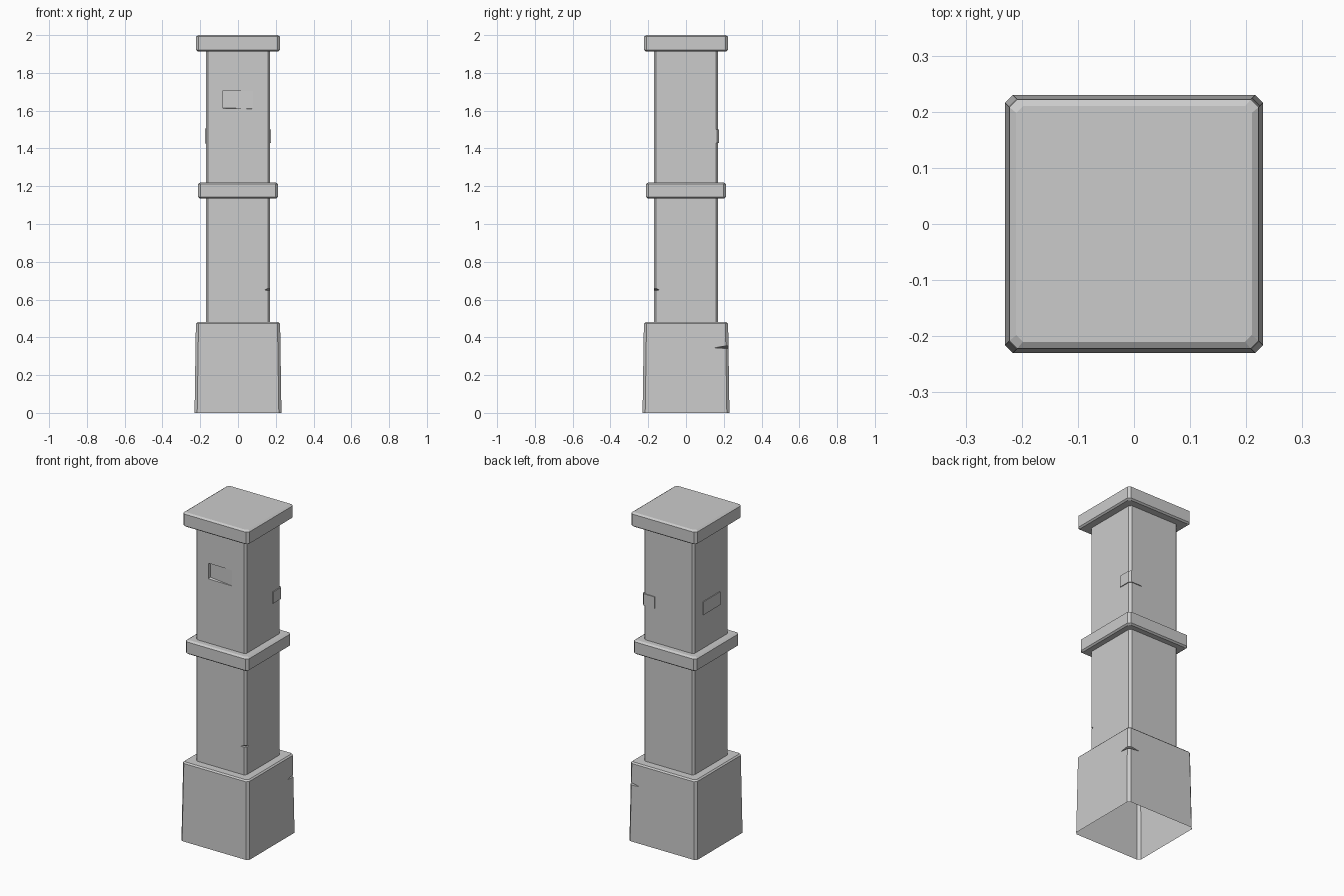
import bpy, bmesh, math
from mathutils import Matrix, Vector

cube = bpy.data.objects.get("Cube")
if cube:
    bpy.data.objects.remove(cube)

STONE = (0.6, 0.6, 0.6, 1)
stone = bpy.data.materials.new("grey_stone")
stone.use_nodes = True
stone.diffuse_color = STONE
stone.node_tree.nodes["Principled BSDF"].inputs["Base Color"].default_value = STONE


def finish(name, bm):
    bmesh.ops.recalc_face_normals(bm, faces=bm.faces)
    mesh = bpy.data.meshes.new(name)
    bm.to_mesh(mesh)
    bm.free()
    mesh.materials.append(stone)
    obj = bpy.data.objects.new(name, mesh)
    bpy.context.collection.objects.link(obj)
    return obj


def block(name, rings):
    """Loft square rings with clipped corners: (height, half width, clip)."""
    bm = bmesh.new()
    loops = []
    for z, h, c in rings:
        i = h - c
        outline = [(h, -i), (h, i), (i, h), (-i, h), (-h, i), (-h, -i), (-i, -h), (i, -h)]
        loops.append([bm.verts.new((x, y, z)) for x, y in outline])
    for low, high in zip(loops, loops[1:]):
        for k in range(8):
            n = (k + 1) % 8
            bm.faces.new((low[k], low[n], high[n], high[k]))
    bm.faces.new(loops[0])
    bm.faces.new(loops[-1])
    return finish(name, bm)


def prism(name, outline, direction, matrix=Matrix()):
    bm = bmesh.new()
    face = bm.faces.new([bm.verts.new(p) for p in outline])
    out = bmesh.ops.extrude_face_region(bm, geom=[face])["geom"]
    bmesh.ops.translate(bm, vec=Vector(direction),
                        verts=[v for v in out if isinstance(v, bmesh.types.BMVert)])
    bm.transform(matrix)
    return finish(name, bm)


def cut(obj, cutter):
    mod = obj.modifiers.new("chip", 'BOOLEAN')
    mod.operation = 'DIFFERENCE'
    mod.solver = 'EXACT'
    mod.object = cutter
    bpy.context.view_layer.update()
    result = bpy.data.meshes.new_from_object(
        obj.evaluated_get(bpy.context.evaluated_depsgraph_get()))
    obj.modifiers.clear()
    obj.data = result
    bpy.data.objects.remove(cutter)


def corner_chip(obj, corner, angle, depth, z, low, high):
    """Cut a horizontal wedge into a vertical corner."""
    outline = [(-depth, -0.2, z), (0.05, -0.2, z + low), (0.05, -0.2, z + high)]
    place = Matrix.Translation((*corner, 0)) @ Matrix.Rotation(math.radians(angle), 4, 'Z')
    cut(obj, prism("chip_cutter", outline, (0, 0.4, 0), place))


# Tapered plinth, hollow and open underneath
base = block("base", [(0, 0.23, 0.014), (0.472, 0.223, 0.014), (0.48, 0.215, 0.012)])
corner_chip(base, (0.224, 0.224), 45, 0.05, 0.345, -0.01, 0.024)
bm = bmesh.new()
bm.from_mesh(base.data)
bmesh.ops.delete(bm, geom=[f for f in bm.faces if f.calc_center_median().z < 0.001],
                 context='FACES')
bm.to_mesh(base.data)
bm.free()

# Two shaft lengths, with a chipped corner and a worn brick
lower_shaft = block("lower_shaft", [(0.478, 0.17, 0.012), (1.14, 0.17, 0.012)])
corner_chip(lower_shaft, (0.17, -0.17), -45, 0.022, 0.65, -0.01, 0.05)
upper_shaft = block("upper_shaft", [(1.215, 0.17, 0.012), (1.92, 0.17, 0.012)])
recess = [(-0.08, -0.152, 1.615), (-0.08, -0.2, 1.605), (0.08, -0.2, 1.605), (0.08, -0.169, 1.61)]
cut(upper_shaft, prism("brick_cutter", recess, (0, 0, 0.095)))

# Raised bricks: one round the back corner, one on the side
f = 0.175
prism("corner_brick", [(0.09, 0.15, 1.43), (0.15, 0.15, 1.43), (0.15, 0.09, 1.43), (f, 0.09, 1.43),
                       (f, f - 0.012, 1.43), (f - 0.012, f, 1.43), (0.09, f, 1.43)], (0, 0, 0.07))
prism("side_brick", [(-0.16, -0.08, 1.425), (-f, -0.08, 1.425),
                     (-f, 0.08, 1.425), (-0.16, 0.08, 1.425)], (0, 0, 0.08))

# Middle band and cap, with softened edges
for name, z0, z1, half in (("middle_band", 1.135, 1.22, 0.212), ("cap", 1.913, 2.0, 0.222)):
    block(name, [(z0, half - 0.01, 0.012), (z0 + 0.008, half, 0.014),
                 (z1 - 0.008, half, 0.014), (z1, half - 0.012, 0.012)])
